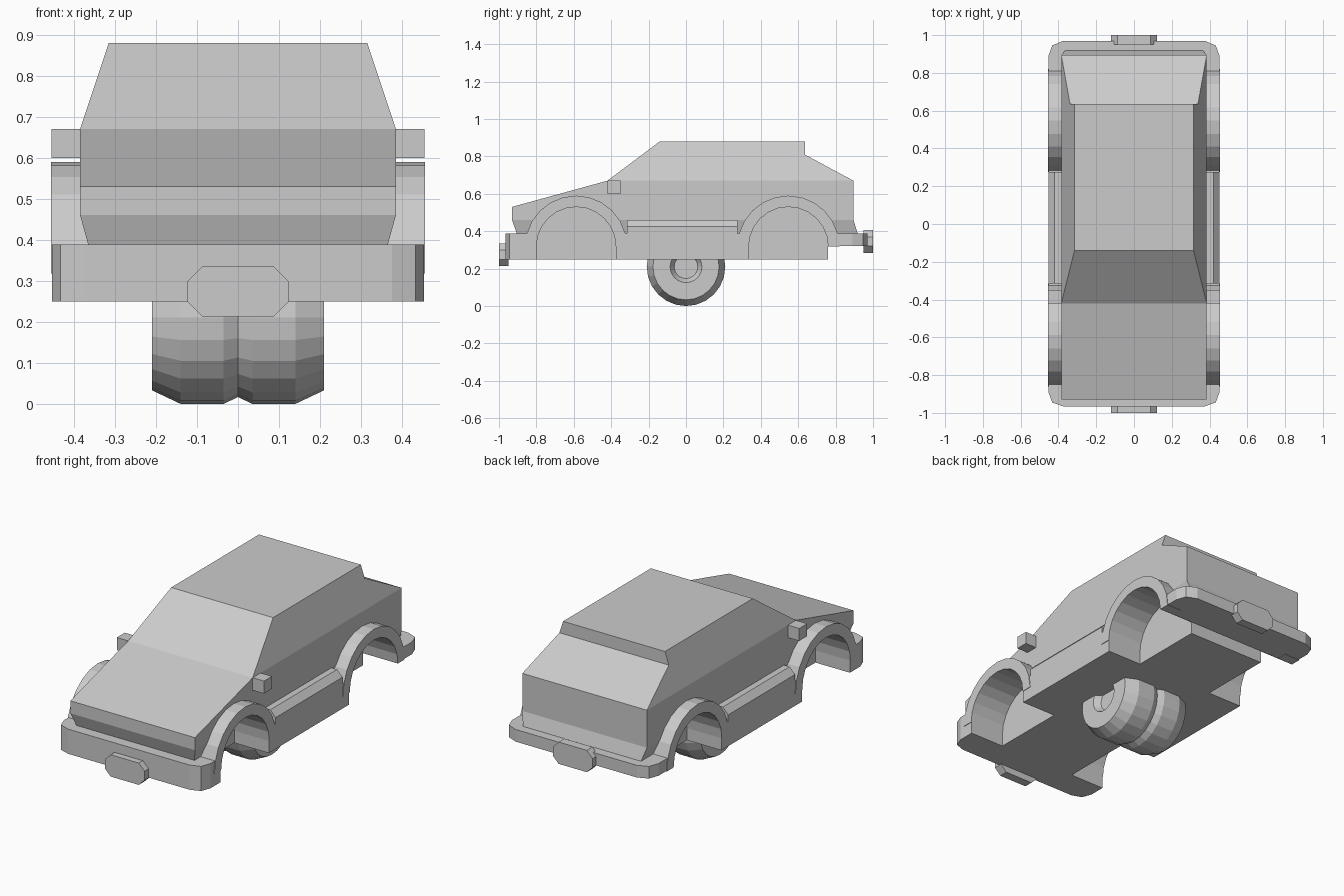
import bpy, bmesh
from math import sin, cos, pi

if "Cube" in bpy.data.objects:
    bpy.data.objects.remove(bpy.data.objects["Cube"])


def finish(name, bm):
    bmesh.ops.recalc_face_normals(bm, faces=bm.faces)
    me = bpy.data.meshes.new(name)
    bm.to_mesh(me)
    bm.free()
    ob = bpy.data.objects.new(name, me)
    bpy.context.scene.collection.objects.link(ob)
    return ob


def prism_bm(pts, a, b, axis):
    """Extrude a 2D outline from a to b along x (pts y,z), y (pts x,z) or z (pts x,y)."""
    place = {'x': lambda p, t: (t, p[0], p[1]),
             'y': lambda p, t: (p[0], t, p[1]),
             'z': lambda p, t: (p[0], p[1], t)}[axis]
    bm = bmesh.new()
    lo = [bm.verts.new(place(p, a)) for p in pts]
    hi = [bm.verts.new(place(p, b)) for p in pts]
    bm.faces.new(lo)
    bm.faces.new(hi)
    n = len(pts)
    for i in range(n):
        j = (i + 1) % n
        bm.faces.new((lo[i], lo[j], hi[j], hi[i]))
    return bm


def prism(name, pts, a, b, axis):
    return finish(name, prism_bm(pts, a, b, axis))


def cut(ob, cutters):
    for c in cutters:
        m = ob.modifiers.new("cut", 'BOOLEAN')
        m.operation = 'DIFFERENCE'
        m.solver = 'EXACT'
        m.object = c


def arc(cy, r):
    return [(cy + r * cos(pi * i / 12), 0.3175 + r * sin(pi * i / 12)) for i in range(13)]


ARCHES = (("front", -0.5875), ("rear", 0.5475))
SIDES = (("left", -1), ("right", 1))

# Upper body: side profile, then tapered roof and tucked-in lower edge
profile = [(-0.905, 0.388), (-0.93, 0.46), (-0.93, 0.53), (-0.42, 0.67), (-0.14, 0.88),
           (0.635, 0.88), (0.635, 0.81), (0.895, 0.67), (0.895, 0.46), (0.918, 0.388)]
bm = prism_bm(profile, -0.385, 0.385, 'x')
for z in (0.46, 0.67):
    bmesh.ops.bisect_plane(bm, geom=bm.verts[:] + bm.edges[:] + bm.faces[:], dist=1e-4,
                           plane_co=(0, 0, z), plane_no=(0, 0, 1))
for v in bm.verts:
    s = 1 if v.co.x > 0 else -1
    if v.co.z > 0.671:
        v.co.x = s * (0.385 - 0.07 * (v.co.z - 0.67) / 0.21)
    elif v.co.z < 0.45:
        v.co.x = s * 0.365
body = finish("body", bm)

# Chassis with chamfered bumper corners
half = [(0.375, -0.965), (0.433, -0.945), (0.453, -0.89),
        (0.453, 0.89), (0.433, 0.945), (0.375, 0.97)]
outline = half + [(-x, y) for x, y in reversed(half)]
chassis = prism("chassis", outline, 0.25, 0.388, 'z')

# Cutters for the wheel wells and the raised rear underside
wells = []
for end, cy in ARCHES:
    pts = arc(cy, 0.2125) + [(cy - 0.2125, 0.1), (cy + 0.2125, 0.1)]
    for side, s in SIDES:
        wells.append(prism(f"{end}_{side}_well_cutter", pts, s * 0.24, s * 0.6, 'x'))
under = prism("rear_underside_cutter", [(0.76, 0.1), (1.2, 0.1), (1.2, 0.32), (0.76, 0.32)],
              -0.7, 0.7, 'x')
for c in wells + [under]:
    c.hide_render = True
cut(body, wells)
cut(chassis, wells + [under])

for side, s in SIDES:
    # Wheel arch flares
    for end, cy in ARCHES:
        ring = arc(cy, 0.2725) + arc(cy, 0.2125)[::-1]
        prism(f"{end}_{side}_arch", ring, s * 0.36, s * 0.456, 'x')

    # Side skirt
    skirt = [(0.36, 0.38), (0.453, 0.38), (0.453, 0.425), (0.42, 0.46), (0.36, 0.46)]
    prism(f"{side}_skirt", [(s * x, z) for x, z in skirt], -0.315, 0.275, 'y')

    # Door mirror
    prism(f"{side}_mirror", [(-0.42, 0.60), (-0.35, 0.60), (-0.35, 0.67), (-0.42, 0.67)],
          s * 0.38, s * 0.455, 'x')

    # Wheel, turned around the x axis, sitting under the middle of the car
    bm = bmesh.new()
    section = [(0.175, 0), (0.175, 0.063), (0.21, 0.085), (0.21, 0.177), (0.14, 0.21),
               (0.035, 0.21), (-0.035, 0.177), (-0.035, 0)]
    vs = [bm.verts.new((s * x, 0, 0.21 - r)) for x, r in section]
    edges = [bm.edges.new(p) for p in zip(vs, vs[1:])]
    bmesh.ops.spin(bm, geom=vs + edges, cent=(0, 0, 0.21), axis=(1, 0, 0),
                   angle=2 * pi, steps=24)
    bmesh.ops.remove_doubles(bm, verts=bm.verts, dist=1e-4)
    finish(f"{side}_wheel", bm)

# Octagonal plates on both bumpers
for end, cz, y0, y1 in (("front", 0.274, -1.0, -0.95), ("rear", 0.345, 0.95, 1.0)):
    q = [(0.123, 0.025), (0.087, 0.061), (-0.087, 0.061), (-0.123, 0.025)]
    octagon = q + [(x, -z) for x, z in reversed(q)]
    prism(f"{end}_plate", [(x, cz + z) for x, z in octagon], y0, y1, 'y')
